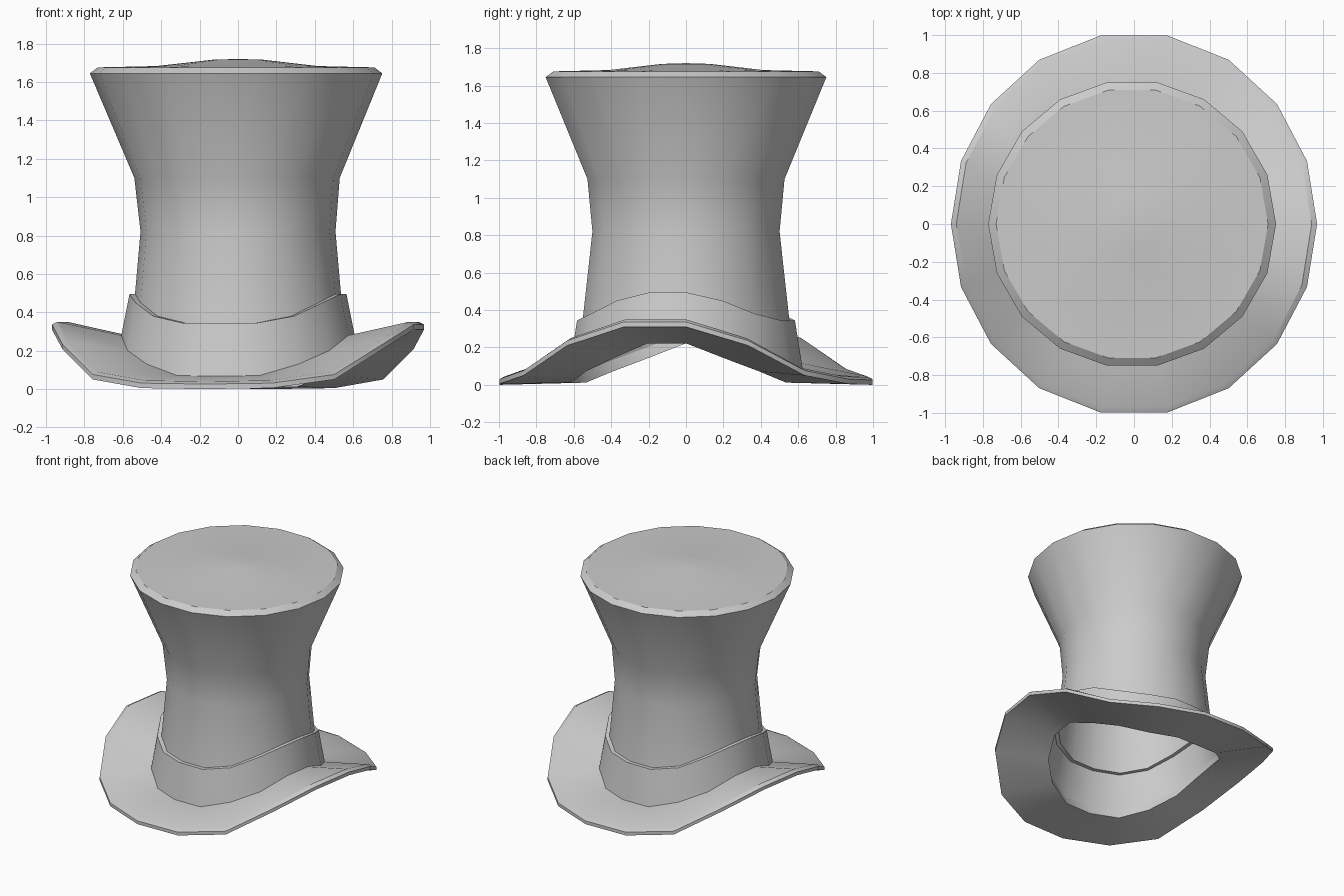
import bpy, bmesh, math

if "Cube" in bpy.data.objects:
    bpy.data.objects.remove(bpy.data.objects["Cube"])

N = 18  # sides of every ring

# Heights at 10, 30, 50, 70, 90 degrees from the curl axis
BRIM_OUT = (0.31, 0.21, 0.05, 0.005, 0.0)
BAND_LOW = (0.28, 0.20, 0.13, 0.07, 0.068)
BAND_TOP = (0.495, 0.45, 0.38, 0.345, 0.345)


def level(z):
    return (z,) * 5


def lift(heights, dz):
    return tuple(h + dz for h in heights)


def loft(name, rings, closed=False, apex=None):
    """Rings are (radius, heights, side squash, x shift)."""
    bm = bmesh.new()
    loops = []
    for r, heights, squash, shift in rings:
        loop = []
        for i in range(N):
            t = math.radians(20 * i)
            a = (20 * i + 10) % 180
            k = (min(a, 180 - a) - 10) // 20
            rr = r * (1 - squash * math.cos(t) ** 2)
            loop.append(bm.verts.new((rr * math.cos(t) + shift, rr * math.sin(t), heights[k])))
        loops.append(loop)
    pairs = list(zip(loops, loops[1:]))
    if closed:
        pairs.append((loops[-1], loops[0]))
    for a, b in pairs:
        for i in range(N):
            j = (i + 1) % N
            bm.faces.new((a[i], a[j], b[j], b[i]))
    if apex:
        tip = bm.verts.new(apex)
        for i in range(N):
            bm.faces.new((loops[-1][i], loops[-1][(i + 1) % N], tip))
    mesh = bpy.data.meshes.new(name)
    bm.to_mesh(mesh)
    bm.free()
    ob = bpy.data.objects.new(name, mesh)
    bpy.context.collection.objects.link(ob)
    bpy.ops.object.select_all(action='DESELECT')
    ob.select_set(True)
    bpy.context.view_layer.objects.active = ob
    bpy.ops.object.shade_smooth_by_angle(angle=math.radians(28))
    return ob


S = 0.045  # narrowing of the curled rings across x

# Brim: curled slab with a bevelled outer edge
loft("brim", [
    (0.625, lift(BAND_LOW, -0.058), S, 0),
    (1.015, BRIM_OUT, S, 0),
    (1.015, lift(BRIM_OUT, 0.026), S, 0),
    (0.985, lift(BRIM_OUT, 0.04), S, 0),
    (0.637, BAND_LOW, S, 0),
], closed=True)

# Band: sloped strip with a small step in to the crown
loft("hat_band", [
    (0.637, BAND_LOW, S, 0),
    (0.592, BAND_TOP, S, 0),
    (0.562, BAND_TOP, S, 0),
])

# Crown: flared tube, bevelled rim and slightly domed top
loft("crown", [
    (0.562, BAND_TOP, S, 0),
    (0.508, level(0.82), 0, 0),
    (0.535, level(1.10), 0, -0.005),
    (0.762, level(1.645), 0, -0.01),
    (0.72, level(1.676), 0, -0.01),
    (0.42, level(1.683), 0, -0.005),
    (0.13, level(1.716), 0, 0),
], apex=(0, 0, 1.72))
